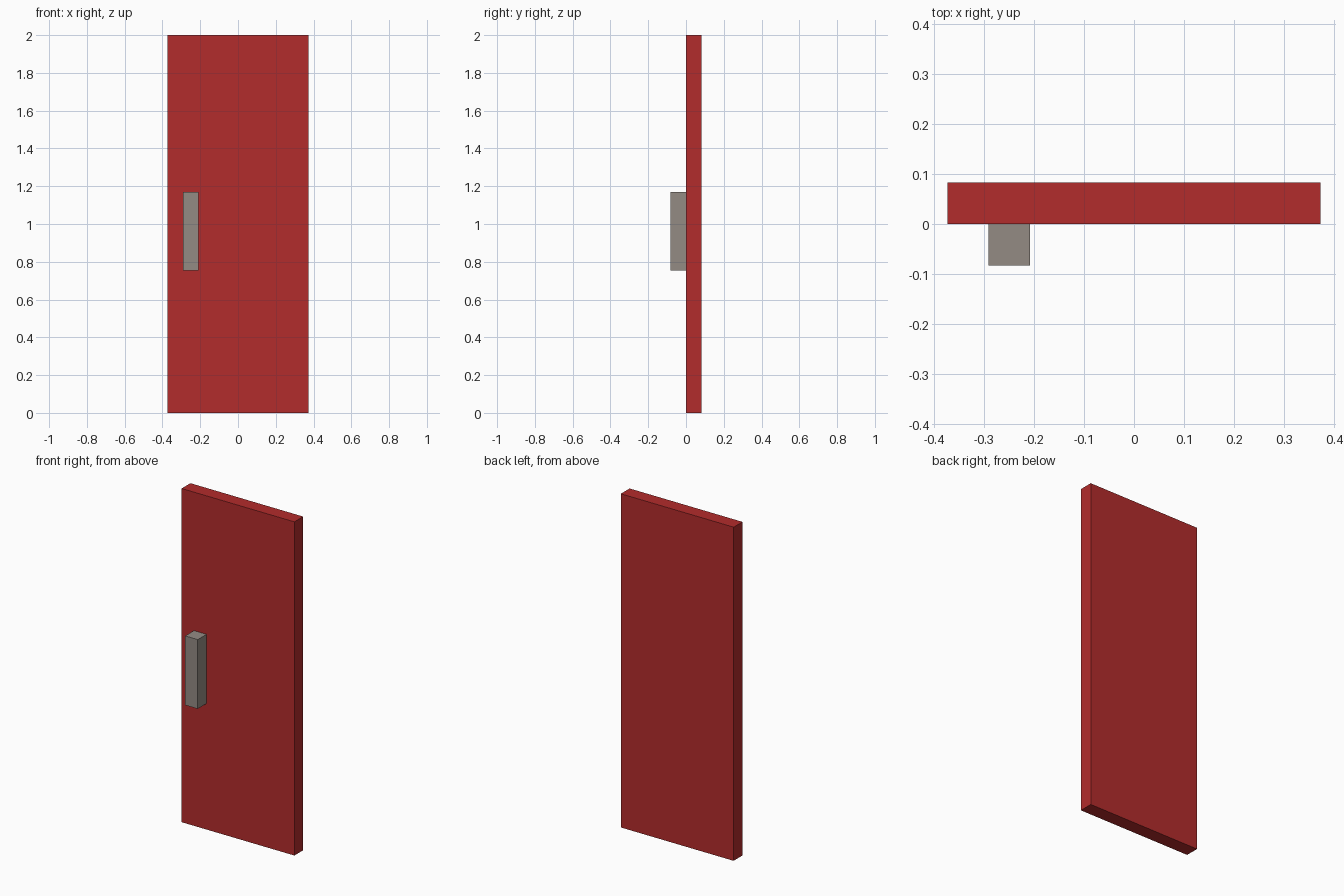
import bpy

cube = bpy.data.objects.get("Cube")
if cube:
    bpy.data.objects.remove(cube, do_unlink=True)


def make_material(name, rgb):
    mat = bpy.data.materials.new(name)
    mat.use_nodes = True
    color = (*rgb, 1.0)
    mat.diffuse_color = color
    mat.node_tree.nodes["Principled BSDF"].inputs["Base Color"].default_value = color
    return mat


def make_box(name, low, high, mat):
    """Box spanning two opposite corners."""
    center = [(a + b) / 2 for a, b in zip(low, high)]
    bpy.ops.mesh.primitive_cube_add(size=1, location=center)
    obj = bpy.context.object
    obj.name = name
    obj.scale = [b - a for a, b in zip(low, high)]
    bpy.ops.object.transform_apply(location=False, rotation=False, scale=True)
    obj.data.materials.append(mat)
    return obj


red = make_material("door red", (0.45, 0.025, 0.025))
grey = make_material("warm grey", (0.296, 0.258, 0.231))

# Door slab
make_box("door_panel", (-0.374, 0, 0), (0.374, 0.083, 2), red)
# Upright handle on the front face
make_box("door_handle", (-0.292, -0.083, 0.755), (-0.209, 0, 1.17), grey)
